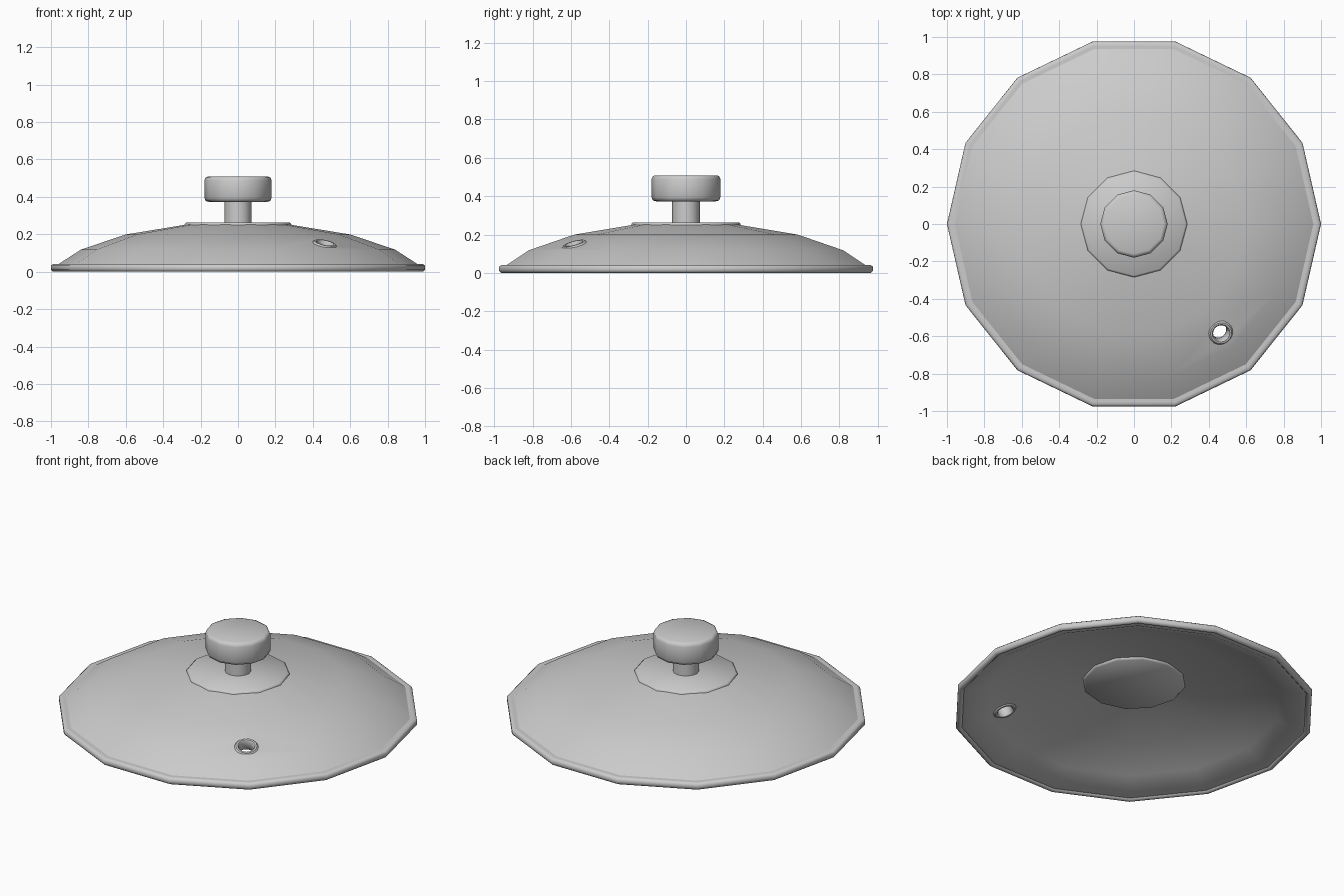
import bpy, bmesh
from math import pi, cos, sin, radians
from mathutils import Vector

if "Cube" in bpy.data.objects:
    bpy.data.objects.remove(bpy.data.objects["Cube"])


def lathe(name, profile, sides, closed=False):
    """Revolve (radius, z) points about z; open profiles are capped at both ends."""
    bm = bmesh.new()
    rings = [[bm.verts.new((r * cos(2 * pi * i / sides), r * sin(2 * pi * i / sides), z))
              for i in range(sides)] for r, z in profile]
    pairs = list(zip(rings, rings[1:]))
    if closed:
        pairs.append((rings[-1], rings[0]))
    for a, b in pairs:
        for i in range(sides):
            j = (i + 1) % sides
            bm.faces.new((a[i], a[j], b[j], b[i]))
    if not closed:
        bm.faces.new(rings[0])
        bm.faces.new(rings[-1])
    bmesh.ops.recalc_face_normals(bm, faces=bm.faces)
    mesh = bpy.data.meshes.new(name)
    bm.to_mesh(mesh)
    bm.free()
    ob = bpy.data.objects.new(name, mesh)
    bpy.context.collection.objects.link(ob)
    return ob


def select(ob):
    bpy.ops.object.select_all(action='DESELECT')
    ob.select_set(True)
    bpy.context.view_layer.objects.active = ob


def smooth(ob, angle=42):
    select(ob)
    bpy.ops.object.shade_smooth_by_angle(angle=radians(angle))


# domed lid shell, with thickness and an opening under the knob plate
outer = [(0.976, 0.012), (0.976, 0.03), (0.84, 0.118), (0.6, 0.199), (0.27, 0.253)]
inner = [(0.265, 0.193), (0.588, 0.141), (0.813, 0.065), (0.94, 0.006)]
dome = lathe("lid_dome", outer + inner, 14, closed=True)

# steam vent position and tilt, square to the dome
az, tilt = radians(-51.43), radians(19)
normal = Vector((sin(tilt) * cos(az), sin(tilt) * sin(az), cos(tilt)))
vent_pos = Vector((0.745 * cos(az), 0.745 * sin(az), 0.149)) - normal * 0.031
vent_rot = normal.to_track_quat('Z', 'Y').to_euler()

# drill the vent hole through the dome
cutter = lathe("vent_cutter", [(0.05, -0.1), (0.05, 0.1)], 16)
cutter.location, cutter.rotation_euler = vent_pos, vent_rot
cutter.hide_render = True
mod = dome.modifiers.new("vent_hole", 'BOOLEAN')
mod.operation, mod.solver, mod.object = 'DIFFERENCE', 'EXACT', cutter
bpy.context.view_layer.update()
select(dome)
bpy.ops.object.modifier_apply(modifier=mod.name)
bpy.data.objects.remove(cutter)
smooth(dome)

# flanged vent grommet
grommet = lathe("vent_grommet", [
    (0.042, -0.03), (0.042, 0.03), (0.048, 0.037), (0.058, 0.037), (0.066, 0.028),
    (0.05, 0.024), (0.05, -0.024), (0.066, -0.028), (0.058, -0.037), (0.048, -0.037)],
    20, closed=True)
grommet.location, grommet.rotation_euler = vent_pos, vent_rot
smooth(grommet)

# slim rounded rim band
smooth(lathe("rim_band", [
    (0.976, 0.0), (0.99, 0.001), (0.999, 0.01), (1.0, 0.02), (0.999, 0.032), (0.99, 0.04),
    (0.976, 0.041), (0.95, 0.041), (0.95, 0.03), (0.968, 0.008)], 14, closed=True), 50)

# knob plate, stem and knob
smooth(lathe("knob_plate", [
    (0.275, 0.177), (0.285, 0.186), (0.285, 0.255), (0.275, 0.264)], 12), 50)
smooth(lathe("knob_stem", [(0.073, 0.255), (0.073, 0.385)], 12))
smooth(lathe("knob", [
    (0.155, 0.373), (0.172, 0.378), (0.18, 0.395), (0.18, 0.488),
    (0.174, 0.503), (0.16, 0.509)], 12), 50)
